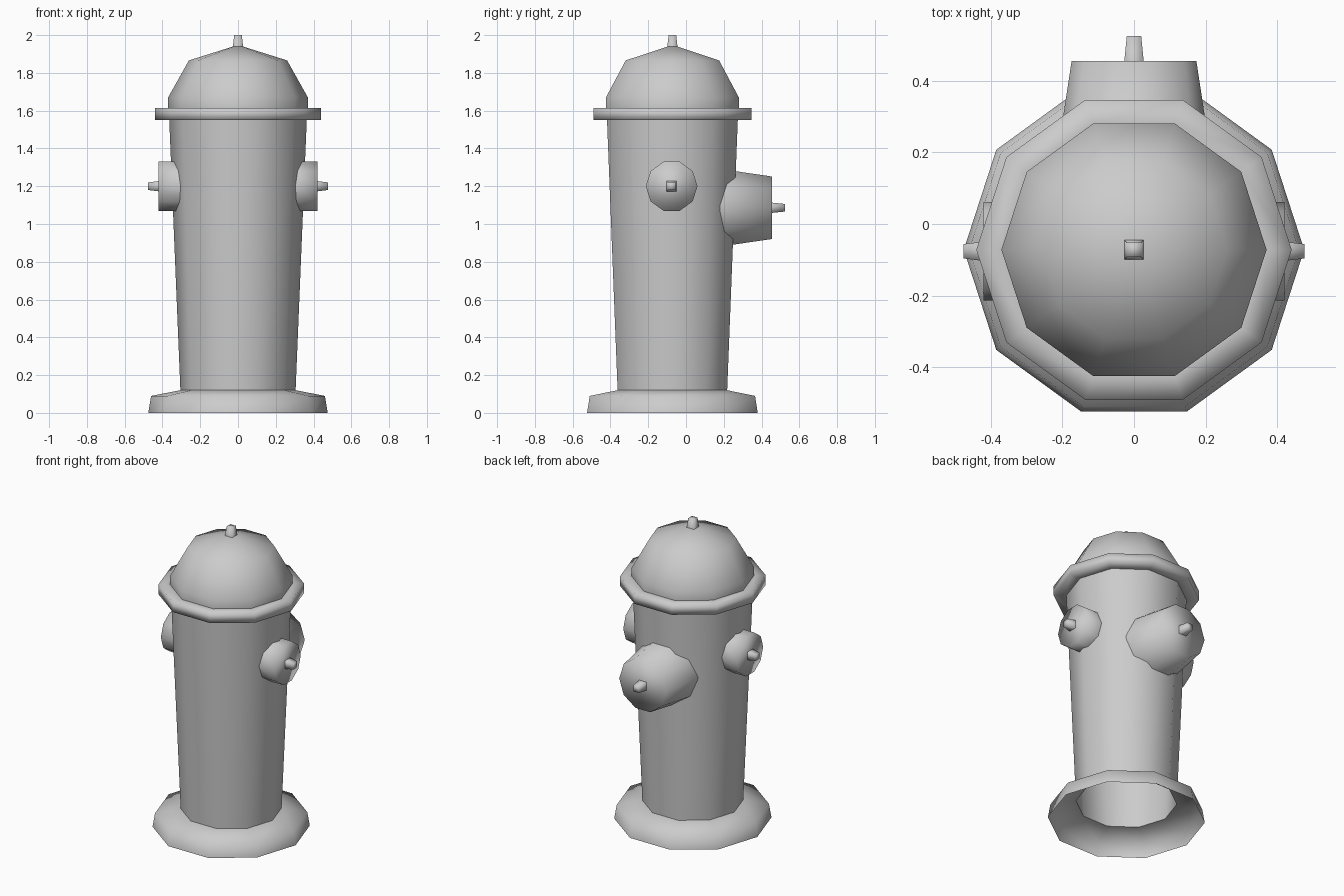
import bpy
from math import cos, sin, pi, sqrt
from mathutils import Vector

if "Cube" in bpy.data.objects:
    bpy.data.objects.remove(bpy.data.objects["Cube"])

CY = -0.072  # y of the vertical axis


def lathe(name, profile, origin=(0, CY, 0), axis=(0, 0, 1), side=(1, 0, 0),
          n=10, phase=0.0, cap=False):
    """Sweep (radius, height) points round an axis; radius 0 makes an apex."""
    o, w, u = Vector(origin), Vector(axis), Vector(side)
    v = w.cross(u)
    verts, faces, rings = [], [], []
    for r, h in profile:
        start = len(verts)
        if r == 0:
            verts.append(o + w * h)
            rings.append([start] * n)
            continue
        for i in range(n):
            a = phase + 2 * pi * i / n
            verts.append(o + w * h + (u * cos(a) + v * sin(a)) * r)
        rings.append(list(range(start, start + n)))
    for a, b in zip(rings, rings[1:]):
        for i in range(n):
            j = (i + 1) % n
            faces.append((a[i], a[j], b[i]) if b[i] == b[j]
                         else (a[i], a[j], b[j], b[i]))
    if cap:
        faces.append(rings[-1])
    mesh = bpy.data.meshes.new(name)
    mesh.from_pydata(verts, [], faces)
    mesh.polygons.foreach_set("use_smooth", [True] * len(mesh.polygons))
    obj = bpy.data.objects.new(name, mesh)
    bpy.context.collection.objects.link(obj)
    return obj


def nut(name, origin, axis, side, length):
    """Small tapered square nut."""
    lathe(name, [(0.027 * sqrt(2), 0), (0.02 * sqrt(2), length)],
          origin, axis, side, n=4, phase=pi / 4, cap=True)


# Open-bottomed foot, barrel, flange and bonnet
lathe("base", [(0.475, 0), (0.46, 0.09), (0.305, 0.12)])
lathe("barrel", [(0.305, 0.12), (0.364, 1.55)])
lathe("flange", [(0.364, 1.55), (0.44, 1.55), (0.44, 1.614), (0.37, 1.614)])
lathe("bonnet", [(0.37, 1.614), (0.37, 1.67), (0.26, 1.866), (0, 1.948)])
nut("bonnet_nut", (0, CY, 1.94), (0, 0, 1), (1, 0, 0), 0.06)

# Side outlets, mirrored left and right
for s, label in ((1, "right"), (-1, "left")):
    lathe(label + "_outlet", [(0.137, 0.30), (0.137, 0.42)],
          (0, CY - 0.004, 1.2), (s, 0, 0), (0, 1, 0), cap=True)
    nut(label + "_outlet_nut", (s * 0.42, CY - 0.004, 1.2),
        (s, 0, 0), (0, 1, 0), 0.056)

# Large rear outlet
lathe("main_outlet", [(0.216, 0.18), (0.174, 0.455)],
      (0, 0, 1.086), (0, 1, 0), (1, 0, 0), cap=True)
nut("main_outlet_nut", (0, 0.455, 1.086), (0, 1, 0), (1, 0, 0), 0.07)
